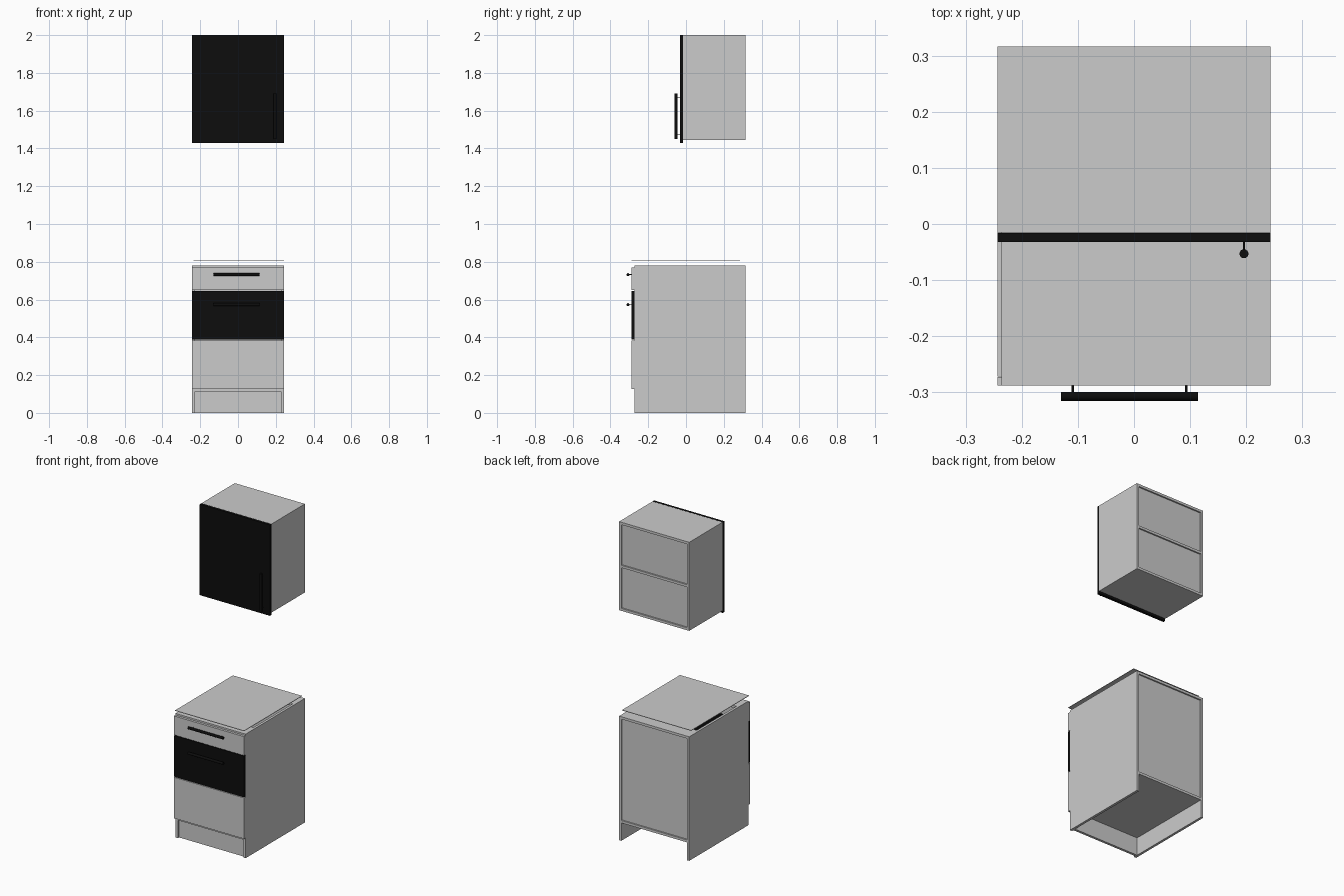
import bpy, math
from mathutils import Vector

if "Cube" in bpy.data.objects:
    bpy.data.objects.remove(bpy.data.objects["Cube"])

W = 0.2435       # half width of both cabinets
T = 0.0155       # board thickness
BACK = 0.316     # rear plane

black = bpy.data.materials.new("black_finish")
black.diffuse_color = (0.004, 0.004, 0.004, 1)
black.use_nodes = True
black.node_tree.nodes["Principled BSDF"].inputs["Base Color"].default_value = black.diffuse_color


def box(name, x0, x1, y0, y1, z0, z1, mat=None):
    bpy.ops.mesh.primitive_cube_add(size=1, location=((x0 + x1) / 2, (y0 + y1) / 2, (z0 + z1) / 2))
    ob = bpy.context.object
    ob.name = name
    ob.scale = (x1 - x0, y1 - y0, z1 - z0)
    bpy.ops.object.transform_apply(location=False, rotation=False, scale=True)
    if mat:
        ob.data.materials.append(mat)
    return ob


def rod(name, a, b, r, sides=24):
    a, b = Vector(a), Vector(b)
    d = b - a
    bpy.ops.mesh.primitive_cylinder_add(vertices=sides, radius=r, depth=d.length, location=(a + b) / 2,
                                        rotation=d.to_track_quat('Z', 'Y').to_euler())
    ob = bpy.context.object
    ob.name = name
    ob.data.materials.append(black)
    bpy.ops.object.shade_smooth_by_angle(angle=math.radians(40))


def handle(name, a, b, front_y, inset):
    # bar held by two thin posts running back to the front panel
    a, b = Vector(a), Vector(b)
    rod(name + "_bar", a, b, 0.008)
    step = (b - a).normalized() * inset
    for i, p in enumerate((a + step, b - step)):
        rod(f"{name}_post_{i + 1}", p, (p.x, front_y, p.z), 0.002, 12)


def sides(name, y0, z0, z1):
    box(name + "_left_side", -W, -W + T, y0, BACK, z0, z1)
    box(name + "_right_side", W - T, W, y0, BACK, z0, z1)


IN = W - T

# Wall cabinet: carcass with a middle shelf and recessed back
sides("wall_cabinet", -0.015, 1.444, 2.0)
for name, z in (("bottom", 1.444), ("shelf", 1.7145), ("top", 2.0 - T)):
    box("wall_cabinet_" + name, -IN, IN, -0.015, BACK, z, z + T)
for i, (z0, z1) in enumerate(((1.444 + T, 1.7145), (1.7145 + T, 2.0 - T))):
    box(f"wall_cabinet_back_{i + 1}", -IN, IN, 0.303, 0.307, z0, z1)

# Wall cabinet door and handle
box("wall_cabinet_door", -W, W, -0.032, -0.016, 1.43, 2.0, black)
handle("door_handle", (0.196, -0.053, 1.45), (0.196, -0.053, 1.69), -0.032, 0.022)

# Base cabinet: sides to the floor, bottom, plinth, back and open top with two rails
sides("base_cabinet", -0.272, 0, 0.779)
box("base_cabinet_bottom", -IN, IN, -0.272, BACK, 0.112, 0.112 + T)
box("plinth", -IN, IN, -0.26, -0.26 + T, 0, 0.112)
box("base_cabinet_back", -IN, IN, 0.303, 0.307, 0.112 + T, 0.779 - T)
box("front_rail", -IN, IN, -0.272, -0.175, 0.779 - T, 0.779)
box("rear_rail", -IN, IN, 0.219, BACK, 0.779 - T, 0.779)

# Drawer fronts
for name, z0, z1, mat in (("lower", 0.127, 0.384, None), ("middle", 0.388, 0.646, black), ("upper", 0.65, 0.769, None)):
    box(name + "_drawer_front", -W, W, -0.2875, -0.2725, z0, z1, mat)

# Drawer handles
for name, z in (("middle", 0.573), ("upper", 0.732)):
    handle(name + "_drawer_handle", (-0.13, -0.307, z), (0.114, -0.307, z), -0.2875, 0.021)

# Thin worktop plate hovering above the base
box("worktop", -0.236, W, -0.288, 0.287, 0.803, 0.806)
